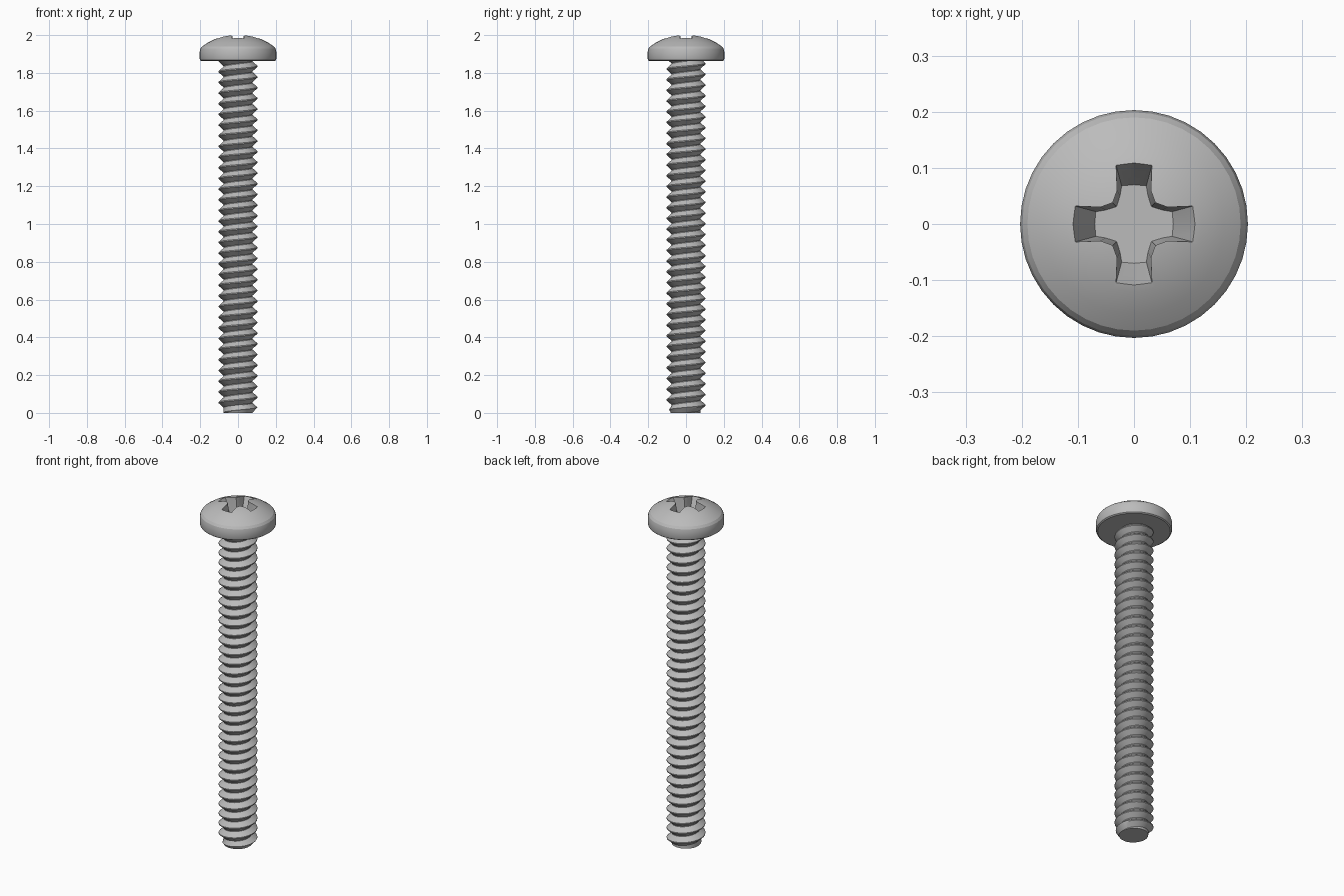
import bpy, bmesh, math

cube = bpy.data.objects.get("Cube")
if cube:
    bpy.data.objects.remove(cube, do_unlink=True)

steel = bpy.data.materials.new("steel grey")
steel.use_nodes = True
COLOUR = (0.5, 0.5, 0.5, 1)
steel.diffuse_color = COLOUR
steel.node_tree.nodes["Principled BSDF"].inputs["Base Color"].default_value = COLOUR


def make_object(name, bm):
    bmesh.ops.recalc_face_normals(bm, faces=bm.faces)
    mesh = bpy.data.meshes.new(name)
    bm.to_mesh(mesh)
    bm.free()
    mesh.materials.append(steel)
    obj = bpy.data.objects.new(name, mesh)
    bpy.context.collection.objects.link(obj)
    return obj


def loft(bm, rings):
    """Skin a stack of equal rings and cap both ends."""
    loops = [[bm.verts.new(p) for p in ring] for ring in rings]
    for a, b in zip(loops, loops[1:]):
        for i in range(len(a)):
            k = (i + 1) % len(a)
            bm.faces.new((a[i], a[k], b[k], b[i]))
    bm.faces.new(loops[0])
    bm.faces.new(loops[-1])


def circle(r, z, n=40):
    return [(r * math.cos(math.tau * i / n), r * math.sin(math.tau * i / n), z)
            for i in range(n)]


def smooth(obj, degrees):
    bpy.ops.object.select_all(action='DESELECT')
    obj.select_set(True)
    bpy.context.view_layer.objects.active = obj
    bpy.ops.object.shade_smooth_by_angle(angle=math.radians(degrees))


# Threaded shank: a V profile swept along a right-handed helix
PITCH, STEPS = 0.0565, 32
CREST, ROOT, TOP = 0.103, 0.076, 1.87
profile = [(ROOT, 0.0), (CREST, 0.42), (CREST, 0.52), (ROOT, 0.94)]
bm = bmesh.new()
turns = math.ceil(TOP / PITCH) + 4
rows = []
for i in range(turns * STEPS):
    a = math.tau * i / STEPS
    row = []
    for r, h in profile:
        z = (i / STEPS + h - 2) * PITCH
        r = min(r, ROOT + max(z, 0) * 0.9)      # chamfered tip
        row.append(bm.verts.new((r * math.cos(a), r * math.sin(a), z)))
    rows.append(row)
for i in range(len(rows) - STEPS - 1):
    a = rows[i] + rows[i + STEPS][:1]
    b = rows[i + 1] + rows[i + 1 + STEPS][:1]
    for j in range(len(profile)):
        bm.faces.new((a[j], b[j], b[j + 1], a[j + 1]))
for z, normal in ((0, -1), (TOP, 1)):
    bmesh.ops.bisect_plane(bm, geom=bm.verts[:] + bm.edges[:] + bm.faces[:],
                           plane_co=(0, 0, z), plane_no=(0, 0, normal), clear_outer=True)
    rim = [e for e in bm.edges if e.is_boundary and all(abs(v.co.z - z) < 1e-4 for v in e.verts)]
    bmesh.ops.holes_fill(bm, edges=rim, sides=0)
smooth(make_object("threaded_shank", bm), 25)

# Pan head: low rim with a domed top
dome = [(r, 2.003 - 0.32 + math.sqrt(0.32 ** 2 - r * r)) for r in (0.19, 0.16, 0.12, 0.08, 0.04)]
outline = [(0.193, 1.862), (0.2, 1.867), (0.203, 1.876), (0.203, 1.912), (0.199, 1.928)] + dome
bm = bmesh.new()
loft(bm, [circle(r, z) for r, z in outline])
head = make_object("pan_head", bm)


# Cross recess: tapered cutter with chamfered inner corners
def cross(corner, z):
    ring = []
    for q in range(4):
        c, s = round(math.cos(q * math.pi / 2)), round(math.sin(q * math.pi / 2))
        ring += [(c * x - s * y, s * x + c * y, z) for x, y in corner]
    return ring


wide = [(0.109, 0), (0.105, 0.032), (0.06, 0.03), (0.038, 0.038), (0.03, 0.06), (0.032, 0.105)]
narrow = [(0.07, 0), (0.068, 0.022), (0.05, 0.025), (0.031, 0.031), (0.025, 0.05), (0.022, 0.068)]
bm = bmesh.new()
loft(bm, [cross(narrow, 1.9), cross(wide, 1.984), cross(wide, 2.1)])
cutter = make_object("recess_cutter", bm)
cutter.hide_render = True
cutter.hide_set(True)
cut = head.modifiers.new("recess", 'BOOLEAN')
cut.operation, cut.solver, cut.object = 'DIFFERENCE', 'EXACT', cutter
bpy.context.view_layer.objects.active = head
head.select_set(True)
bpy.ops.object.modifier_apply(modifier=cut.name)
bpy.data.objects.remove(cutter, do_unlink=True)
smooth(head, 20)
